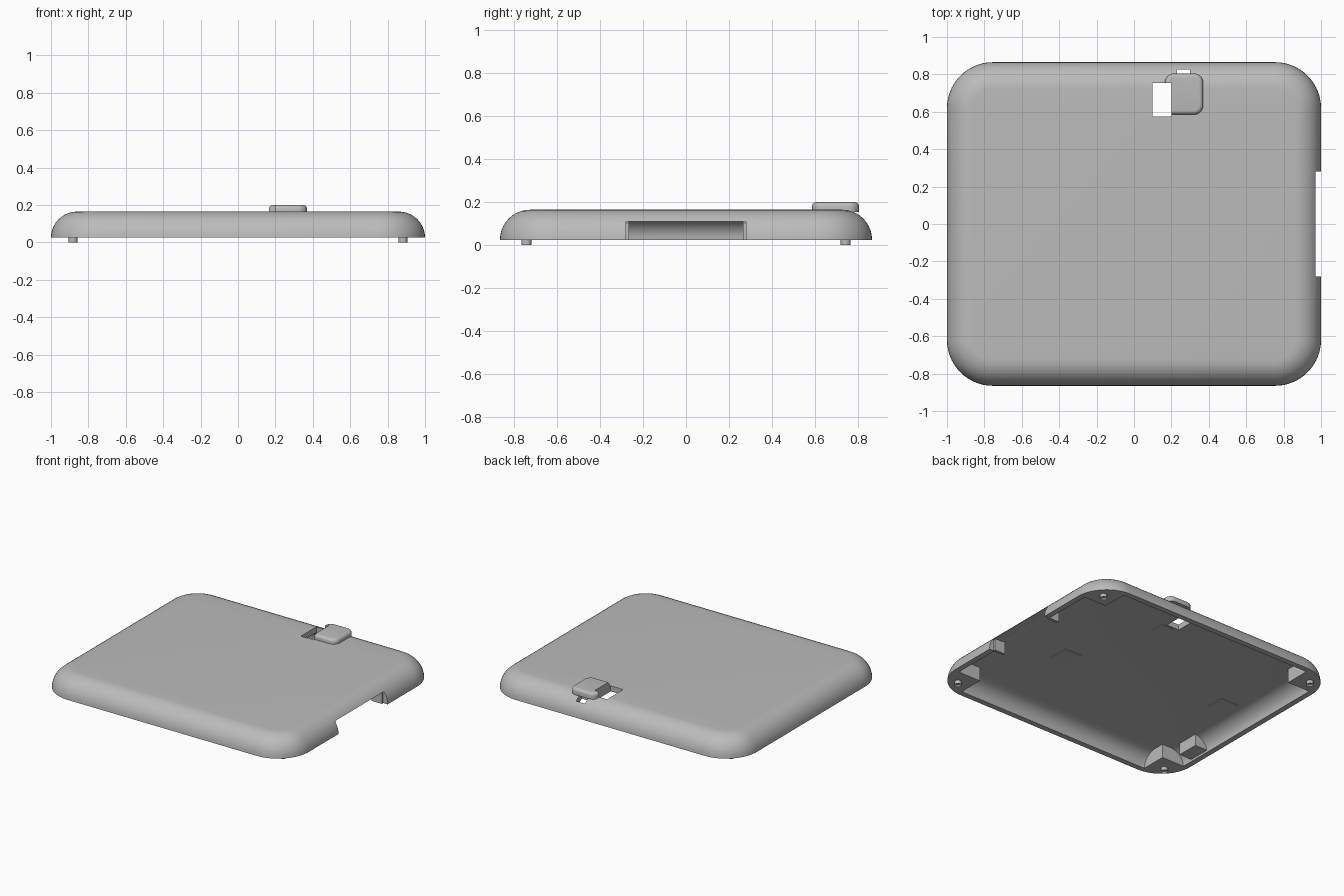
import bpy, bmesh
from math import sin, cos, pi

cube = bpy.data.objects.get("Cube")
if cube:
    bpy.data.objects.remove(cube, do_unlink=True)

grey = bpy.data.materials.new("plain grey")
grey.use_nodes = True
colour = (0.5, 0.5, 0.5, 1)
grey.diffuse_color = colour
grey.node_tree.nodes["Principled BSDF"].inputs["Base Color"].default_value = colour

HX, HY, CORNER, BASE, TOP = 1.0, 0.865, 0.245, 0.025, 0.165
WALL, CEILING = 0.04, 0.125


def finish(name, bm):
    bmesh.ops.recalc_face_normals(bm, faces=bm.faces)
    mesh = bpy.data.meshes.new(name)
    bm.to_mesh(mesh)
    bm.free()
    ob = bpy.data.objects.new(name, mesh)
    bpy.context.collection.objects.link(ob)
    mesh.materials.append(grey)
    return ob


def ring(bm, hx, hy, r, z, cx=0, cy=0, steps=14):
    """Rounded rectangle of vertices."""
    verts = []
    for q, (sx, sy) in enumerate([(1, 1), (-1, 1), (-1, -1), (1, -1)]):
        for i in range(steps + 1):
            a = (q + i / steps) * pi / 2
            verts.append(bm.verts.new((cx + sx * (hx - r) + r * cos(a),
                                       cy + sy * (hy - r) + r * sin(a), z)))
    return verts


def bridge(bm, a, b):
    n = len(a)
    for i in range(n):
        bm.faces.new((a[i], a[(i + 1) % n], b[(i + 1) % n], b[i]))


def dome(bm, inset, top, radius, steps=10):
    """Rounded-over pan, returns its open bottom ring."""
    rings = []
    for i in range(steps + 1):
        a = i / steps * pi / 2
        d = inset + radius * (1 - cos(a))
        z = BASE + (top - BASE) * sin(a)
        rings.append(ring(bm, HX - d, HY - d, CORNER - d, z))
    for a, b in zip(rings, rings[1:]):
        bridge(bm, a, b)
    bm.faces.new(rings[-1])
    return rings[0]


def box(name, x0, x1, y0, y1, z0, z1):
    bm = bmesh.new()
    bmesh.ops.create_cube(bm, size=1)
    for v in bm.verts:
        v.co = ((x0 + x1) / 2 + v.co.x * (x1 - x0),
                (y0 + y1) / 2 + v.co.y * (y1 - y0),
                (z0 + z1) / 2 + v.co.z * (z1 - z0))
    return finish(name, bm)


def activate(ob):
    bpy.ops.object.select_all(action='DESELECT')
    ob.select_set(True)
    bpy.context.view_layer.objects.active = ob


def boolean(ob, helper, operation='DIFFERENCE'):
    helper.hide_render = True
    activate(ob)
    mod = ob.modifiers.new("cut", 'BOOLEAN')
    mod.object, mod.operation, mod.solver = helper, operation, 'EXACT'
    bpy.ops.object.modifier_apply(modifier=mod.name)


def smooth(ob):
    activate(ob)
    bpy.ops.object.shade_smooth_by_angle(angle=0.5)


# Hollow cover with a rounded top edge
bm = bmesh.new()
bridge(bm, dome(bm, 0, TOP, 0.14), dome(bm, WALL, CEILING, 0.11))
cover = finish("cover", bm)

# Slide button sitting on the cover
bm = bmesh.new()
levels = [(0, 0.155), (0, 0.178)]
levels += [(0.022 * (1 - cos(i * pi / 10)), 0.178 + 0.022 * sin(i * pi / 10)) for i in range(1, 6)]
rings = [ring(bm, 0.1025 - d, 0.11 - d, 0.05 - d, z, 0.2675, 0.695, 6) for d, z in levels]
for a, b in zip(rings, rings[1:]):
    bridge(bm, a, b)
bm.faces.new(rings[0])
bm.faces.new(rings[-1])
button = finish("button", bm)

# Openings: side port, button slot and latch hole
port = box("port_cutter", 0.9, 1.1, -0.28, 0.28, -0.1, 0.11)
slot = box("slot_cutter", 0.1, 0.2, 0.575, 0.755, 0, 0.3)
latch = box("latch_cutter", 0.23, 0.3, 0.76, 0.825, 0, 0.154)
for cutter in (port, slot, latch):
    boolean(cover, cutter)
boolean(button, slot)
smooth(cover)
smooth(button)

# Solid core used to trim the inner blocks to the cover
bm = bmesh.new()
bm.faces.new(dome(bm, 0.006, TOP - 0.01, 0.14))
core = finish("core_trimmer", bm)

# Corner posts and round feet
for sx, side in ((1, "left"), (-1, "right")):
    for sy, end in ((1, "back"), (-1, "front")):
        xs, ys = sorted((sx * 0.78, sx * 1.1)), sorted((sy * 0.64, sy))
        post = box(f"corner_post_{end}_{side}", *xs, *ys, 0.01, 0.2)
        boolean(post, core, 'INTERSECT')
        bm = bmesh.new()
        bmesh.ops.create_cone(bm, cap_ends=True, segments=24, radius1=0.023,
                              radius2=0.023, depth=0.03)
        bottom = [f for f in bm.faces if f.normal.z < -0.9]
        bmesh.ops.inset_individual(bm, faces=bottom, thickness=0.009)
        bmesh.ops.translate(bm, verts=bottom[0].verts, vec=(0, 0, 0.01))
        bmesh.ops.translate(bm, verts=bm.verts, vec=(sx * 0.882, sy * 0.742, 0.015))
        smooth(finish(f"foot_{end}_{side}", bm))

# Inner rib and the two port jambs
rib = box("inner_rib", -0.97, -0.86, -0.56, -0.4, 0.04, 0.13)
boolean(rib, core, 'INTERSECT')
for s, end in ((1, "back"), (-1, "front")):
    jamb = box(f"port_jamb_{end}", 0.88, 0.965, *sorted((s * 0.265, s * 0.285)), BASE, 0.14)
    boolean(jamb, core, 'INTERSECT')

# Thin pads on the ceiling
for i, (x, y, s) in enumerate([(0.44, -0.16, 0.07), (-0.76, 0, 0.07), (0.19, 0.52, 0.045)]):
    box(f"ceiling_pad_{i + 1}", x - s, x + s, y - s, y + s, CEILING - 0.004, CEILING + 0.004)

for helper in (port, slot, latch, core):
    bpy.data.objects.remove(helper, do_unlink=True)
